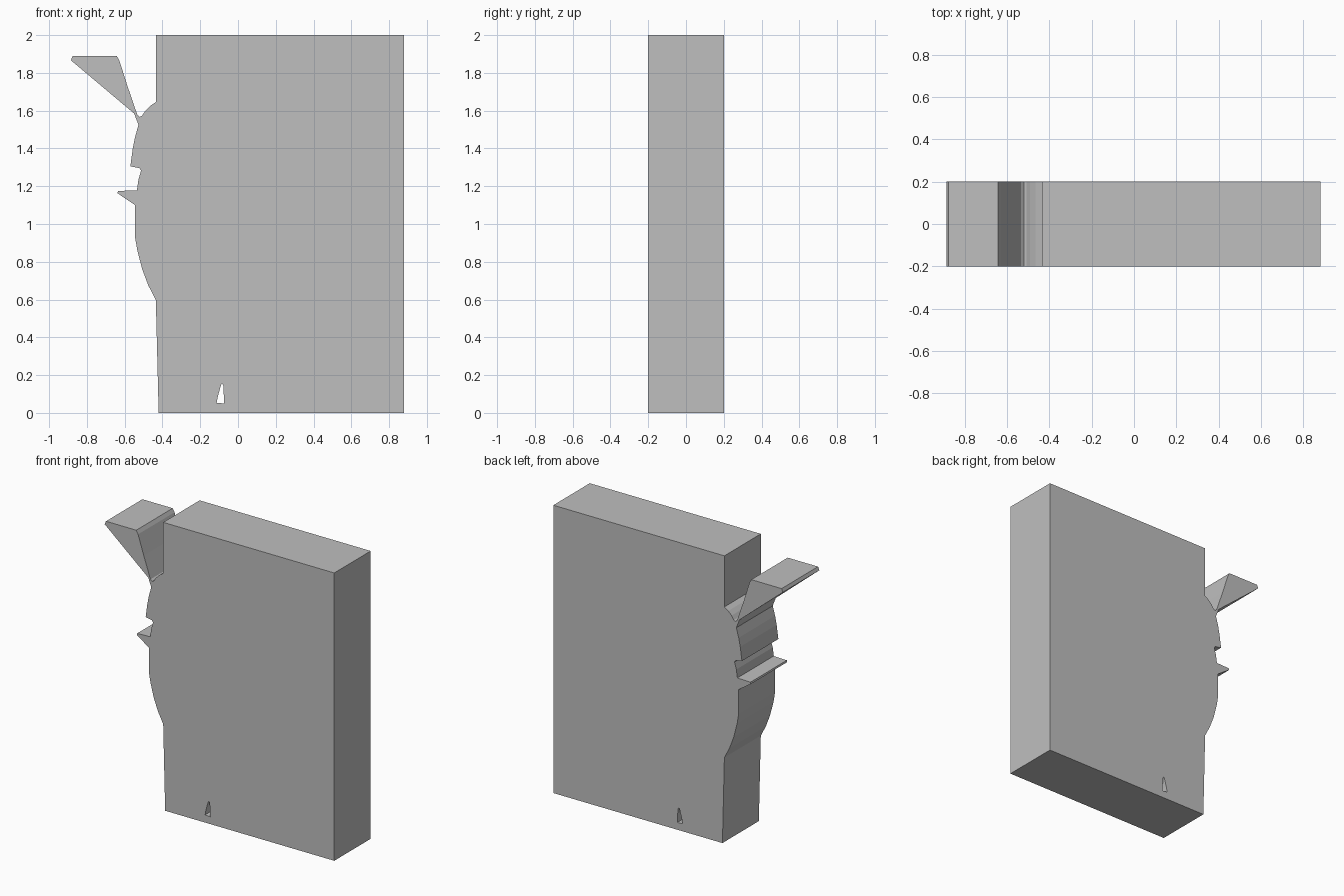
import bpy
from math import pi

if "Cube" in bpy.data.objects:
    bpy.data.objects.remove(bpy.data.objects["Cube"], do_unlink=True)

THICKNESS = 0.4

# One plain grey for the whole slab
grey = bpy.data.materials.new("plain_grey")
grey.use_nodes = True
colour = (0.52, 0.52, 0.52, 1)
grey.diffuse_color = colour
grey.node_tree.nodes["Principled BSDF"].inputs["Base Color"].default_value = colour

# Outline pieces in (x, z), running down the shaped edge
block_top = [(0.88, 2), (-0.435, 2)]
notch = [(-0.435, 1.645), (-0.465, 1.625), (-0.49, 1.6), (-0.508, 1.573),
         (-0.52, 1.567), (-0.533, 1.578)]
upper_spike = [(-0.585, 1.73), (-0.628, 1.865), (-0.642, 1.89),
               (-0.875, 1.89), (-0.885, 1.867), (-0.55, 1.585)]
upper_bulge = [(-0.527, 1.525), (-0.545, 1.46), (-0.557, 1.4), (-0.57, 1.305)]
step = [(-0.522, 1.296), (-0.513, 1.283), (-0.527, 1.235), (-0.535, 1.178)]
lower_spike = [(-0.635, 1.175), (-0.638, 1.163), (-0.545, 1.1)]
lower_bulge = [(-0.545, 0.93), (-0.533, 0.86), (-0.507, 0.76),
               (-0.475, 0.675), (-0.435, 0.598)]
block_base = [(-0.42, 0), (0.88, 0)]
outline = (block_top + notch + upper_spike + upper_bulge + step
           + lower_spike + lower_bulge + block_base)

# Small tapered slot cut right through near the base
slot = [(-0.113, 0.053), (-0.073, 0.05), (-0.078, 0.145),
        (-0.084, 0.155), (-0.09, 0.148), (-0.106, 0.09)]

# Filled flat curve with a hole, extruded to the full thickness
curve = bpy.data.curves.new("slab_profile", "CURVE")
curve.dimensions = "2D"
curve.fill_mode = "BOTH"
curve.extrude = THICKNESS / 2
for loop in (outline, slot):
    spline = curve.splines.new("POLY")
    spline.points.add(len(loop) - 1)
    for point, (x, z) in zip(spline.points, loop):
        point.co = (x, z, 0, 1)
    spline.use_cyclic_u = True
    spline.use_smooth = False
curve.materials.append(grey)

profiled_slab = bpy.data.objects.new("profiled_slab", curve)
profiled_slab.rotation_euler.x = pi / 2
bpy.context.collection.objects.link(profiled_slab)

# Turn the curve into a flat-shaded mesh
bpy.ops.object.select_all(action="DESELECT")
profiled_slab.select_set(True)
bpy.context.view_layer.objects.active = profiled_slab
bpy.ops.object.convert(target="MESH")
bpy.ops.object.shade_flat()
